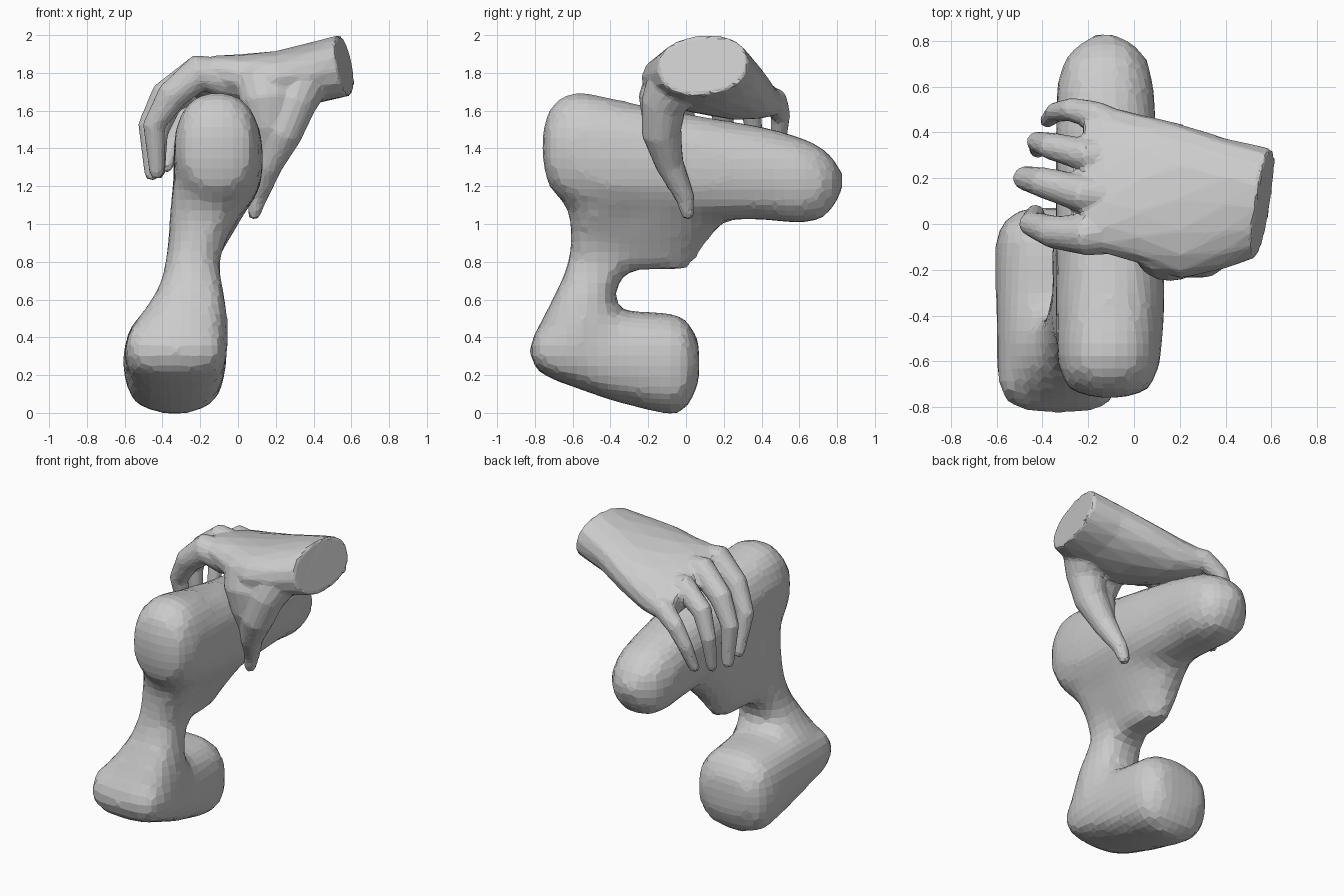
import bpy, bmesh, math
from mathutils import Vector


def loft(bm, rings):
    """Skin a closed tube through rings given as (centre, u, v, squareness)."""
    n, loops = 16, []
    for c, u, v, p in rings:
        loop = []
        for i in range(n):
            a = 2 * math.pi * i / n
            ca, sa = math.cos(a), math.sin(a)
            s = math.copysign(abs(ca) ** p, ca)
            t = math.copysign(abs(sa) ** p, sa)
            loop.append(bm.verts.new(c + u * s + v * t))
        loops.append(loop)
    for a, b in zip(loops, loops[1:]):
        for i in range(n):
            j = (i + 1) % n
            bm.faces.new((a[i], a[j], b[j], b[i]))
    bm.faces.new(loops[0][::-1])
    bm.faces.new(loops[-1])


def boxed(bm, axis, rows, p=0.85):
    """Loft from rows of (position, lo, hi, x_lo, x_hi) along y or z."""
    rings = []
    for t, lo, hi, x0, x1 in rows:
        m, h, xc = (lo + hi) / 2, (hi - lo) / 2, (x0 + x1) / 2
        c = Vector((xc, t, m)) if axis == 'y' else Vector((xc, m, t))
        v = Vector((0, 0, h)) if axis == 'y' else Vector((0, h, 0))
        rings.append((c, Vector(((x1 - x0) / 2, 0, 0)), v, p))
    loft(bm, rings)


def limb(bm, pts, side=Vector((0, 1, 0)), flat=1.0):
    """Tapered tube through (x, y, z, radius) points with a rounded tip."""
    P = [Vector(q[:3]) for q in pts]
    R = [q[3] for q in pts]
    end = (P[-1] - P[-2]).normalized()
    P.append(P[-1] + end * R[-1] * 0.7)
    R.append(R[-1] * 0.6)
    rings = []
    for i, c in enumerate(P):
        d = (P[min(i + 1, len(P) - 1)] - P[max(i - 1, 0)]).normalized()
        u = (side - d * side.dot(d)).normalized()
        rings.append((c, u * R[i] * flat, d.cross(u) * R[i], 1.0))
    loft(bm, rings)


def finish(bm, name, voxel, smooth=0, keep=1.0):
    """Fuse overlapping lofts into one flat-shaded skin."""
    bmesh.ops.recalc_face_normals(bm, faces=bm.faces)
    me = bpy.data.meshes.new(name)
    bm.to_mesh(me)
    bm.free()
    ob = bpy.data.objects.new(name, me)
    bpy.context.collection.objects.link(ob)
    r = ob.modifiers.new("fuse", 'REMESH')
    r.mode, r.voxel_size, r.use_smooth_shade = 'VOXEL', voxel, False
    if smooth:
        s = ob.modifiers.new("soften", 'SMOOTH')
        s.factor, s.iterations = 0.5, smooth
    if keep < 1:
        d = ob.modifiers.new("facet", 'DECIMATE')
        d.ratio = keep
    return ob


# Gripped body: upper bar, neck, pointed web, foot
bm = bmesh.new()
boxed(bm, 'y', [
    (-.76, 1.33, 1.49, -.18, -.03), (-.73, 1.20, 1.60, -.28, .06),
    (-.67, 1.13, 1.67, -.32, .10), (-.58, 1.08, 1.71, -.34, .12),
    (-.40, 1.04, 1.67, -.345, .135), (-.20, 1.04, 1.625, -.345, .135),
    (.10, 1.02, 1.57, -.345, .125), (.40, 1.02, 1.52, -.345, .10),
    (.60, 1.00, 1.465, -.34, .09), (.72, 1.02, 1.41, -.31, .06),
    (.79, 1.10, 1.34, -.24, .00), (.83, 1.17, 1.27, -.17, -.07)])
boxed(bm, 'z', [
    (1.35, -.72, -.10, -.33, .08), (1.05, -.62, -.15, -.365, .02),
    (.92, -.61, -.20, -.37, -.06), (.80, -.625, -.27, -.385, -.10),
    (.70, -.66, -.355, -.405, -.085), (.60, -.71, -.38, -.46, -.065),
    (.50, -.76, -.34, -.53, -.055), (.35, -.83, -.30, -.60, -.05),
    (.24, -.82, -.35, -.605, -.065), (.17, -.65, -.40, -.52, -.13)], 0.75)
boxed(bm, 'z', [
    (1.30, -.55, .30, -.34, .08), (1.08, -.55, .27, -.36, .05),
    (.96, -.55, .16, -.36, -.02), (.86, -.55, .08, -.355, -.08),
    (.76, -.52, .02, -.32, -.13)], 0.9)
boxed(bm, 'y', [
    (-.82, .25, .40, -.52, -.13), (-.72, .18, .51, -.60, -.065),
    (-.40, .065, .545, -.605, -.055), (-.15, .00, .535, -.61, -.065),
    (-.05, -.01, .525, -.605, -.07), (.02, .04, .48, -.57, -.10),
    (.07, .17, .37, -.48, -.19)], 0.75)
finish(bm, "gripped_body", 0.055, smooth=2)

# Wrist and palm: ellipses along the arm (x, y, z, half width, half thickness, tilt)
bm = bmesh.new()
rings = []
for x, y, z, w, t, a in [
        (.565, .09, 1.84, .24, .16, .12), (.40, .09, 1.80, .285, .165, .03),
        (.20, .10, 1.75, .34, .165, -.08), (.02, .155, 1.725, .335, .155, -.24),
        (-.13, .195, 1.725, .34, .125, -.32), (-.22, .21, 1.73, .31, .08, -.34)]:
    lean = .035 * (x > .5)
    u = Vector((lean, math.cos(a) * w, math.sin(a) * w))
    v = Vector((-lean, -math.sin(a) * t, math.cos(a) * t))
    rings.append((Vector((x, y, z)), u, v, 0.9))
loft(bm, rings)

# Four curled fingers
fingers = [
    [(-.06, -.03, 1.77, .11), (-.21, -.05, 1.80, .098), (-.35, -.035, 1.68, .08),
     (-.445, .0, 1.52, .06), (-.43, .05, 1.27, .04)],
    [(-.08, .12, 1.77, .10), (-.22, .13, 1.80, .09), (-.39, .18, 1.68, .075),
     (-.47, .20, 1.52, .06), (-.455, .20, 1.26, .04)],
    [(-.06, .28, 1.72, .09), (-.20, .30, 1.745, .08), (-.36, .34, 1.64, .066),
     (-.42, .36, 1.48, .05), (-.42, .32, 1.27, .036)],
    [(-.04, .42, 1.66, .07), (-.17, .475, 1.65, .07), (-.27, .50, 1.575, .058),
     (-.34, .49, 1.45, .048), (-.38, .45, 1.30, .034)]]
for f in fingers:
    limb(bm, f, flat=0.9)

# Thumb, and the broad web between it and the palm
limb(bm, [(.34, -.04, 1.78, .16), (.29, -.12, 1.63, .12), (.235, -.13, 1.48, .105),
          (.16, -.085, 1.31, .075), (.105, -.005, 1.14, .05), (.085, .01, 1.05, .034)])
limb(bm, [(.14, -.09, 1.79, .16), (.16, -.14, 1.66, .15), (.17, -.14, 1.52, .115),
          (.14, -.10, 1.38, .08)], flat=0.75)
finish(bm, "hand", 0.015, smooth=2, keep=0.1)
